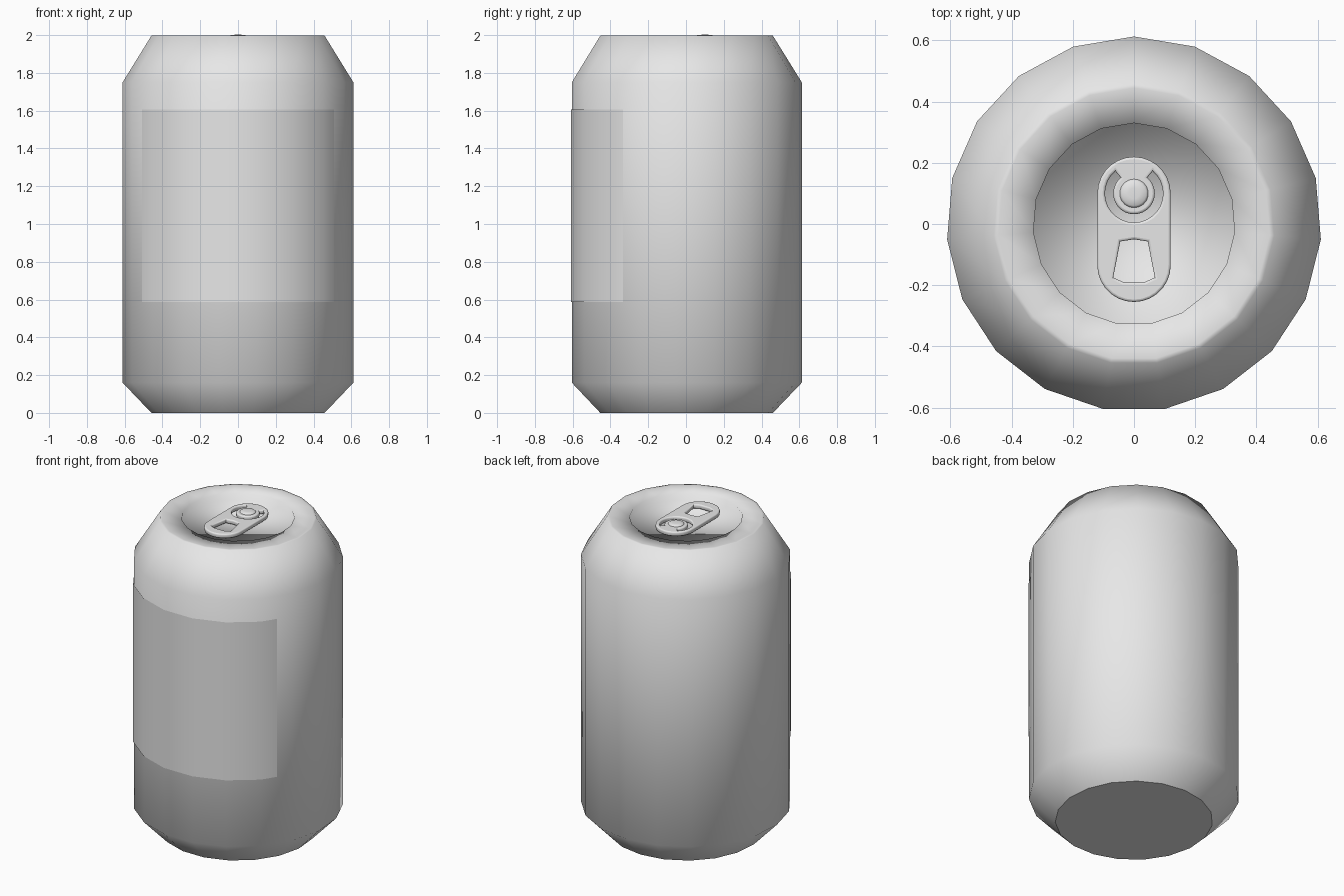
import bpy, bmesh, math

if "Cube" in bpy.data.objects:
    bpy.data.objects.remove(bpy.data.objects["Cube"])

def material(name, rgb):
    m = bpy.data.materials.new(name)
    m.diffuse_color = (*rgb, 1)
    m.use_nodes = True
    m.node_tree.nodes["Principled BSDF"].inputs["Base Color"].default_value = m.diffuse_color
    return m

METAL = material("bare_metal", (0.8, 0.8, 0.8))

def add(name, bm):
    me = bpy.data.meshes.new(name)
    bm.normal_update()
    bm.to_mesh(me)
    bm.free()
    ob = bpy.data.objects.new(name, me)
    bpy.context.collection.objects.link(ob)
    me.materials.append(METAL)
    return ob

def lathe(name, profile, sides, cx=0, cy=0, floor=True):
    """Revolve (radius, z) points, listed from bottom outside to top inside."""
    bm = bmesh.new()
    rings = []
    for r, z in profile:
        rings.append([bm.verts.new((cx + r * math.cos(a), cy + r * math.sin(a), z))
                      for a in (math.pi / 2 + 2 * math.pi * i / sides for i in range(sides))])
    for lo, hi in zip(rings, rings[1:]):
        for i in range(sides):
            j = (i + 1) % sides
            bm.faces.new((lo[i], lo[j], hi[j], hi[i]))
    bm.faces.new(rings[-1])
    if floor:
        bm.faces.new(rings[0][::-1])
    for f in bm.faces:
        f.smooth = True
    return add(name, bm)

# can body: 19 sides, tapered ends, recessed lid
SIDES, R = 19, 0.613
TOP = 1.997
body = lathe("can_body", [(0.46, 0), (R, 0.16), (R, 1.75), (0.46, TOP),
                          (0.445, TOP), (0.33, TOP), (0.33, 1.955)], SIDES)
body.data.polygons[len(body.data.polygons) - 1].use_smooth = False

# front label: thin plate following the facets of the body
step = 360 / SIDES
right = [(-90 + step * (k + 0.5), R + 0.004) for k in range(3)]
right.append((-90 + step * 3, 0.608))
pts = [(-180 - a, r) for a, r in reversed(right)] + right
bm = bmesh.new()
cols = []
for a, r in pts:
    x, y = r * math.cos(math.radians(a)), r * math.sin(math.radians(a))
    cols.append([bm.verts.new((x, y, z)) for z in (0.588, 1.605)])
for p, q in zip(cols, cols[1:]):
    bm.faces.new((p[0], q[0], q[1], p[1])).smooth = True
add("front_label", bm)

# pull tab: rounded outline with a finger hole and a C-shaped slot round the rivet
def arc(cx, cy, r, a0, a1, n):
    return [(cx + r * math.cos(math.radians(a0 + (a1 - a0) * i / n)),
             cy + r * math.sin(math.radians(a0 + (a1 - a0) * i / n))) for i in range(n + 1)]

RY = 0.1
outline = arc(0, RY, 0.12, 0, 180, 14) + arc(0, -0.135, 0.12, 180, 360, 14)
finger_hole = [(-0.045, -0.057), (0, -0.05), (0.045, -0.057),
               (0.068, -0.175), (0.035, -0.19), (-0.035, -0.19), (-0.068, -0.175)]
slot = arc(0, RY, 0.095, 130, 410, 22) + arc(0, RY, 0.068, 410, 130, 22)

cu = bpy.data.curves.new("pull_tab", "CURVE")
cu.dimensions = "2D"
cu.fill_mode = "BOTH"
cu.extrude, cu.bevel_depth, cu.bevel_resolution, cu.offset = 0.006, 0.008, 2, -0.008
for loop in (outline, finger_hole, slot):
    s = cu.splines.new("POLY")
    s.points.add(len(loop) - 1)
    for p, (x, y) in zip(s.points, loop):
        p.co = (x, y, 0, 1)
    s.use_cyclic_u = True
cu.materials.append(METAL)
tab = bpy.data.objects.new("pull_tab", cu)
bpy.context.collection.objects.link(tab)
tab.location.z = 1.98
bpy.context.view_layer.objects.active = tab
tab.select_set(True)
bpy.ops.object.convert(target="MESH")
bpy.ops.object.shade_smooth_by_angle(angle=math.radians(40))

# rivet holding the tab to the lid
lathe("rivet", [(0.05, 1.955), (0.047, 1.994), (0.04, 2.0), (0.018, 2.002)], 18, 0, RY, floor=False)
